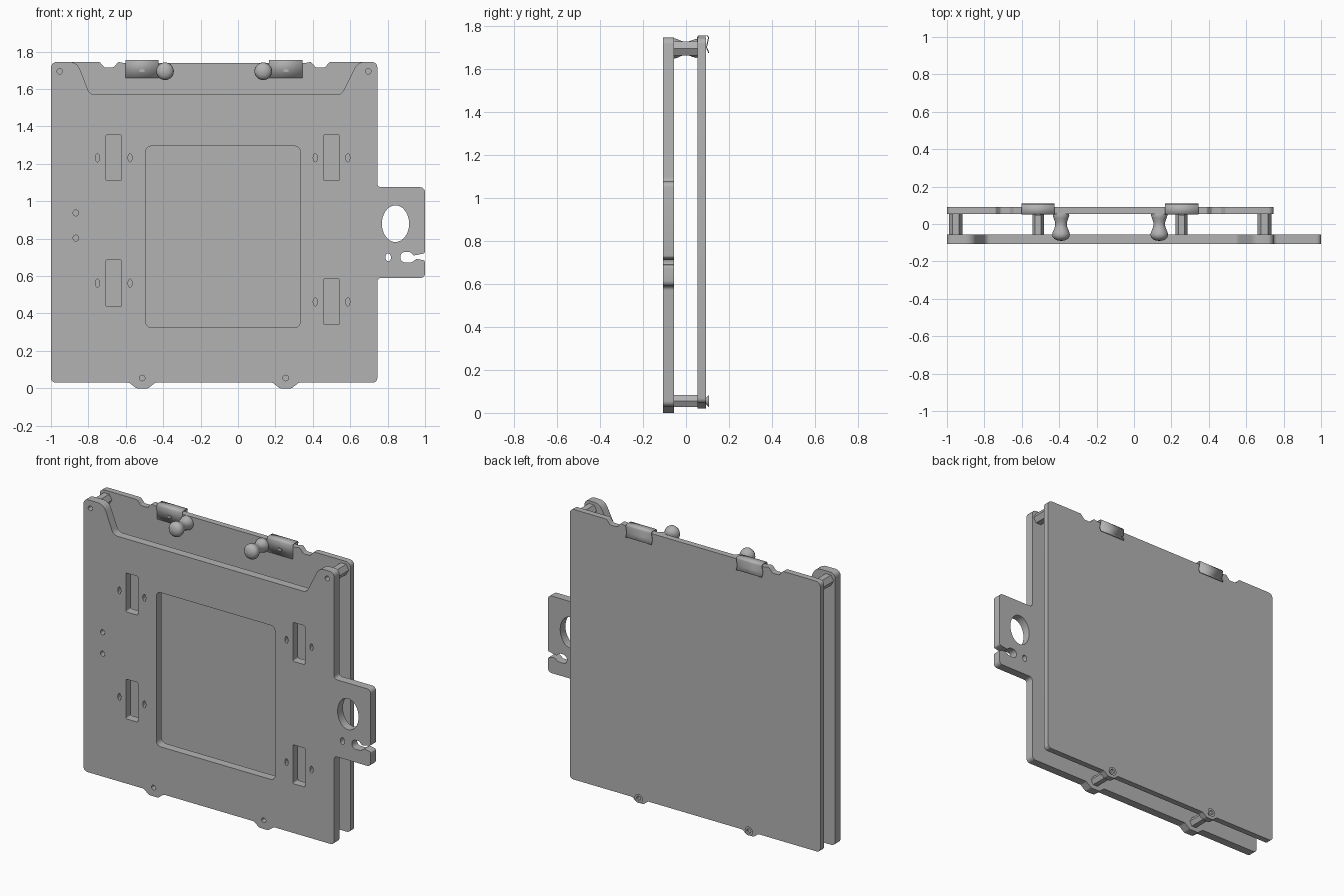
import bpy, bmesh, math
from mathutils import Vector

if "Cube" in bpy.data.objects:
    bpy.data.objects.remove(bpy.data.objects["Cube"])

grey = bpy.data.materials.new("plain_grey")
grey.diffuse_color = (0.45, 0.45, 0.45, 1)
grey.use_nodes = True
grey.node_tree.nodes["Principled BSDF"].inputs["Base Color"].default_value = grey.diffuse_color


def finish(ob, name, angle=35):
    ob.name = name
    ob.data.materials.clear()
    ob.data.materials.append(grey)
    bpy.ops.object.select_all(action='DESELECT')
    ob.select_set(True)
    bpy.context.view_layer.objects.active = ob
    bpy.ops.object.shade_smooth_by_angle(angle=math.radians(angle))
    return ob


def rounded(points, steps=5):
    """Polygon of (x, z, radius) corners turned into a filleted outline."""
    out = []
    n = len(points)
    for i, (x, z, r) in enumerate(points):
        p = Vector((x, z))
        if r == 0:
            out.append(p)
            continue
        a = Vector(points[i - 1][:2]) - p
        b = Vector(points[(i + 1) % n][:2]) - p
        half = a.angle(b) / 2
        t = min(r / math.tan(half), a.length * 0.49, b.length * 0.49)
        s, e = p + a.normalized() * t, p + b.normalized() * t
        c = p + (a.normalized() + b.normalized()).normalized() * (t / math.cos(half))
        u, v = s - c, e - c
        sweep = u.angle_signed(v)
        start = math.atan2(u.y, u.x)
        for k in range(steps + 1):
            w = start - sweep * k / steps
            out.append(c + Vector((math.cos(w), math.sin(w))) * u.length)
    return out


def ellipse(x, z, rx, rz, n=20):
    return [(x + rx * math.cos(2 * math.pi * k / n), z + rz * math.sin(2 * math.pi * k / n)) for k in range(n)]


def box(x0, x1, z0, z1, r):
    return rounded([(x0, z0, r), (x1, z0, r), (x1, z1, r), (x0, z1, r)])


def plate(name, loops, y0, y1):
    """Flat sheet in XZ: first loop is the outline, the others are holes."""
    cu = bpy.data.curves.new(name, 'CURVE')
    cu.dimensions = '2D'
    cu.fill_mode = 'BOTH'
    cu.extrude = (y1 - y0) / 2
    for loop in loops:
        sp = cu.splines.new('POLY')
        sp.points.add(len(loop) - 1)
        for pt, q in zip(sp.points, loop):
            pt.co = (q[0], q[1], 0, 1)
        sp.use_cyclic_u = True
    ob = bpy.data.objects.new(name, cu)
    bpy.context.collection.objects.link(ob)
    bpy.ops.object.select_all(action='DESELECT')
    ob.select_set(True)
    bpy.context.view_layer.objects.active = ob
    bpy.ops.object.convert(target='MESH')
    ob = bpy.context.view_layer.objects.active
    bm = bmesh.new()
    bm.from_mesh(ob.data)
    bmesh.ops.remove_doubles(bm, verts=bm.verts, dist=1e-5)
    for v in bm.verts:
        x, z, d = v.co
        v.co = (x, (y0 + y1) / 2 + d, z)
    bmesh.ops.recalc_face_normals(bm, faces=bm.faces)
    bm.to_mesh(ob.data)
    bm.free()
    return finish(ob, name)


def turned(name, x, z, profile, n=24, angle=35):
    """Solid of revolution about the y direction, profile of (y, radius)."""
    bm = bmesh.new()
    rings = [[bm.verts.new((x + r * math.cos(2 * math.pi * k / n), y, z + r * math.sin(2 * math.pi * k / n)))
              for k in range(n)] for y, r in profile]
    for a, b in zip(rings, rings[1:]):
        for k in range(n):
            bm.faces.new((a[k], a[(k + 1) % n], b[(k + 1) % n], b[k]))
    bm.faces.new(rings[0])
    bm.faces.new(rings[-1])
    bmesh.ops.recalc_face_normals(bm, faces=bm.faces)
    me = bpy.data.meshes.new(name)
    bm.to_mesh(me)
    bm.free()
    ob = bpy.data.objects.new(name, me)
    bpy.context.collection.objects.link(ob)
    return finish(ob, name, angle)


def folded(name, path, x0, x1, thick):
    """Bent sheet strip: path of (y, z) swept between x0 and x1."""
    me = bpy.data.meshes.new(name)
    m = len(path)
    me.from_pydata([(x, y, z) for x in (x0, x1) for y, z in path], [],
                   [(i, i + 1, m + i + 1, m + i) for i in range(m - 1)])
    ob = bpy.data.objects.new(name, me)
    bpy.context.collection.objects.link(ob)
    mod = ob.modifiers.new("thickness", 'SOLIDIFY')
    mod.thickness = thick
    mod.offset = 0
    return finish(ob, name, 20)


FRONT0, FRONT1, BACK0, BACK1 = -0.108, -0.055, 0.054, 0.092
FEET = (-0.512, 0.255)
TOPS = (-0.953, 0.697)


# Downward lobes around the lower screws
def lobes(base, low, w):
    pts = []
    for x in FEET:
        pts += [(x - w, base, 0.02), (x - w * 0.45, low, 0.02), (x + w * 0.45, low, 0.02), (x + w, base, 0.02)]
    return pts


# Front frame with side tab, open slot and cut-away top
outline = rounded(
    [(-1, 0.03, 0.025)] + lobes(0.03, 0, 0.07) + [
        (0.745, 0.03, 0.025), (0.745, 0.59, 0.02), (1, 0.59, 0.025),
        (1, 0.683, 0.012), (0.955, 0.692, 0.01), (0.93, 0.674, 0.012), (0.868, 0.672, 0.026),
        (0.868, 0.728, 0.026), (0.918, 0.73, 0.012), (0.94, 0.71, 0.01), (1, 0.722, 0.012),
        (1, 1.075, 0.025), (0.745, 1.075, 0.02), (0.745, 1.745, 0.03),
        (0.64, 1.745, 0.06), (0.553, 1.57, 0.04), (-0.792, 1.57, 0.04),
        (-0.86, 1.745, 0.06), (-1, 1.745, 0.03)])
holes = [box(-0.493, 0.333, 0.325, 1.295, 0.03),
         ellipse(0.842, 0.88, 0.073, 0.098, 32), ellipse(0.803, 0.7, 0.015, 0.021)]
for cx, z0, z1 in ((-0.664, 1.11, 1.355), (-0.664, 0.437, 0.687), (0.5, 1.11, 1.355), (0.5, 0.34, 0.585)):
    holes.append(box(cx - 0.042, cx + 0.042, z0, z1, 0.008))
    holes += [ellipse(cx + s * 0.087, (z0 + z1) / 2, 0.011, 0.022) for s in (-1, 1)]
holes += [ellipse(-0.867, z, 0.015, 0.016) for z in (0.938, 0.803)]
holes += [ellipse(x, 1.695, 0.015, 0.015) for x in TOPS]
holes += [ellipse(x, 0.055, 0.015, 0.015) for x in FEET]
plate("front_frame", [outline] + holes, FRONT0, FRONT1)


# Back panel with rounded notches in the top edge
def notch(x):
    return [(x + 0.05, 1.745, 0.012), (x + 0.024, 1.715, 0.018), (x - 0.024, 1.715, 0.018), (x - 0.05, 1.745, 0.012)]


back_outline = rounded(
    [(-1, 0.045, 0.025)] + lobes(0.045, 0.02, 0.055) + [(0.745, 0.045, 0.025), (0.745, 1.745, 0.03)]
    + notch(0.44) + [(0.35, 1.738, 0), (-0.605, 1.738, 0)] + notch(-0.69) + [(-1, 1.745, 0.03)])
back = plate("back_panel", [back_outline], BACK0, BACK1)

# Shallow recess and pin holes cut into the front of the back panel
cutters = [plate("recess_cutter", [box(-0.605, 0.35, 1.66, 1.8, 0.005)], 0.03, BACK0 + 0.008)]
cutters += [plate("pin_cutter", [ellipse(x, 1.692, 0.015, 0.015)], 0.03, BACK0 + 0.02) for x in (-0.633, 0.375)]
for c in cutters:
    c.hide_render = True
    c.hide_set(True)
    mod = back.modifiers.new("cut", 'BOOLEAN')
    mod.operation = 'DIFFERENCE'
    mod.object = c

# Hexagonal spacers
for x in TOPS:
    turned("top_spacer", x, 1.695, [(FRONT1, 0.037), (BACK0, 0.037)], 6, 20)
for x in FEET:
    turned("bottom_spacer", x, 0.055, [(FRONT1, 0.032), (BACK0, 0.032)], 6, 20)
    # Flared screw heads with a hollow socket
    turned("back_screw", x, 0.055, [(BACK1 - 0.01, 0.015), (BACK1, 0.015), (0.107, 0.028),
                                    (0.107, 0.014), (0.098, 0.012)])

# Ball-ended knobs
for x in (-0.39, 0.135):
    turned("knob", x, 1.695, [(0.085, 0.03), (0.057, 0.03), (0.056, 0.042), (0.046, 0.044), (0.03, 0.039),
                              (0.01, 0.032), (-0.008, 0.031), (-0.025, 0.036), (-0.042, 0.044), (-0.056, 0.047),
                              (-0.068, 0.045), (-0.08, 0.036), (-0.087, 0.022), (-0.09, 0.004)], 28, 50)

# Spring clips hooked over the top edge
for x0, x1 in ((-0.602, -0.425), (0.167, 0.345)):
    folded("spring_clip", [(0.056, 1.66), (0.053, 1.745), (0.058, 1.753), (0.1, 1.754),
                           (0.105, 1.745), (0.095, 1.70), (0.106, 1.675)], x0, x1, 0.005)
    xm = (x0 + x1) / 2
    plate("clip_tongue", [box(xm - 0.014, xm + 0.014, 1.69, 1.706, 0.005)], 0.046, 0.056)
